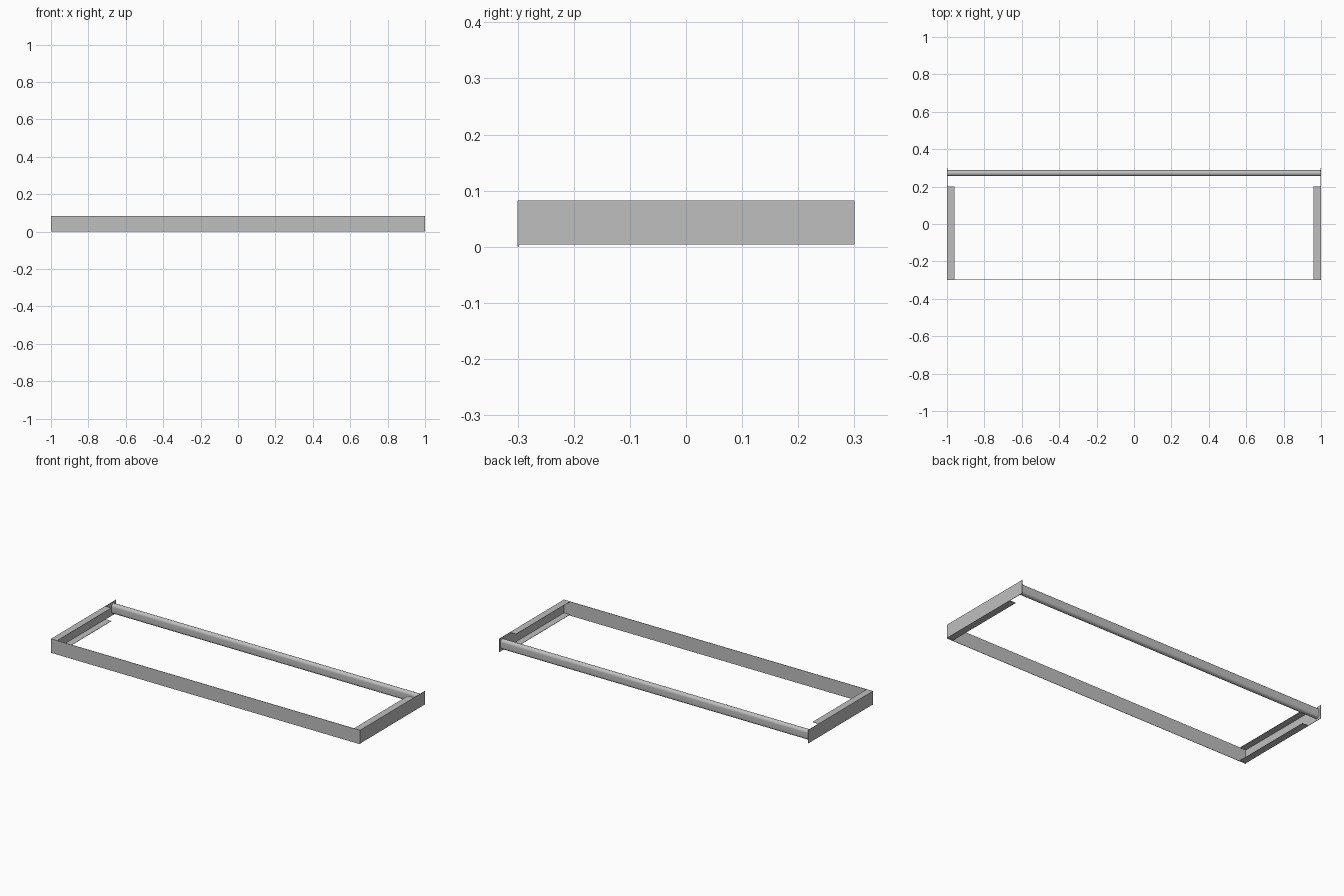
import bpy
import bmesh
import math

cube = bpy.data.objects.get("Cube")
if cube:
    bpy.data.objects.remove(cube)

steel = bpy.data.materials.new("grey steel")
steel.use_nodes = True
GREY = (0.52, 0.52, 0.52, 1)
steel.diffuse_color = GREY
steel.node_tree.nodes["Principled BSDF"].inputs["Base Color"].default_value = GREY

SHEET = 0.002          # sheet metal thickness
BOTTOM, TOP = 0.004, 0.082
FRONT, BACK = -0.3, 0.3


def add_object(name, bm):
    bmesh.ops.recalc_face_normals(bm, faces=bm.faces)
    mesh = bpy.data.meshes.new(name)
    bm.to_mesh(mesh)
    bm.free()
    mesh.materials.append(steel)
    obj = bpy.data.objects.new(name, mesh)
    bpy.context.collection.objects.link(obj)
    return obj


def box(name, low, high):
    bm = bmesh.new()
    bmesh.ops.create_cube(bm, size=1)
    for v in bm.verts:
        v.co = [(a + b) / 2 + c * (b - a) for a, b, c in zip(low, high, v.co)]
    return add_object(name, bm)


# Front panel
box("front_panel", (-1, FRONT, 0), (1, FRONT + SHEET, TOP))

# Side panels, each with an inward flange along its top and bottom
for side, s in (("left", 1), ("right", -1)):
    def span(a, b):
        return sorted((s * a, s * b))
    outer, inner = span(1 - SHEET, 1), span(0.96, 1)
    box(side + "_panel", (outer[0], FRONT, BOTTOM), (outer[1], BACK, TOP))
    for level, z in (("bottom", BOTTOM), ("top", TOP - SHEET)):
        box(f"{side}_{level}_flange", (inner[0], FRONT, z), (inner[1], 0.2, z + SHEET))

# Oval hanging rail, a stadium profile swept between the side panels
RADIUS, STRAIGHT, STEPS = 0.016, 0.013, 16
bm = bmesh.new()
ring = []
for cap in (0, 1):
    for i in range(STEPS + 1):
        a = math.pi * (cap + i / STEPS)
        shift = STRAIGHT if cap == 0 else -STRAIGHT
        ring.append(bm.verts.new((-1 + SHEET, 0.272 + RADIUS * math.cos(a),
                                  0.043 + shift + RADIUS * math.sin(a))))
end = bm.faces.new(ring)
sweep = bmesh.ops.extrude_face_region(bm, geom=[end], use_keep_orig=True)
for v in sweep["geom"]:
    if isinstance(v, bmesh.types.BMVert):
        v.co.x = 1 - SHEET
rail = add_object("hanging_rail", bm)
bpy.context.view_layer.objects.active = rail
rail.select_set(True)
bpy.ops.object.shade_smooth_by_angle(angle=math.radians(35))
